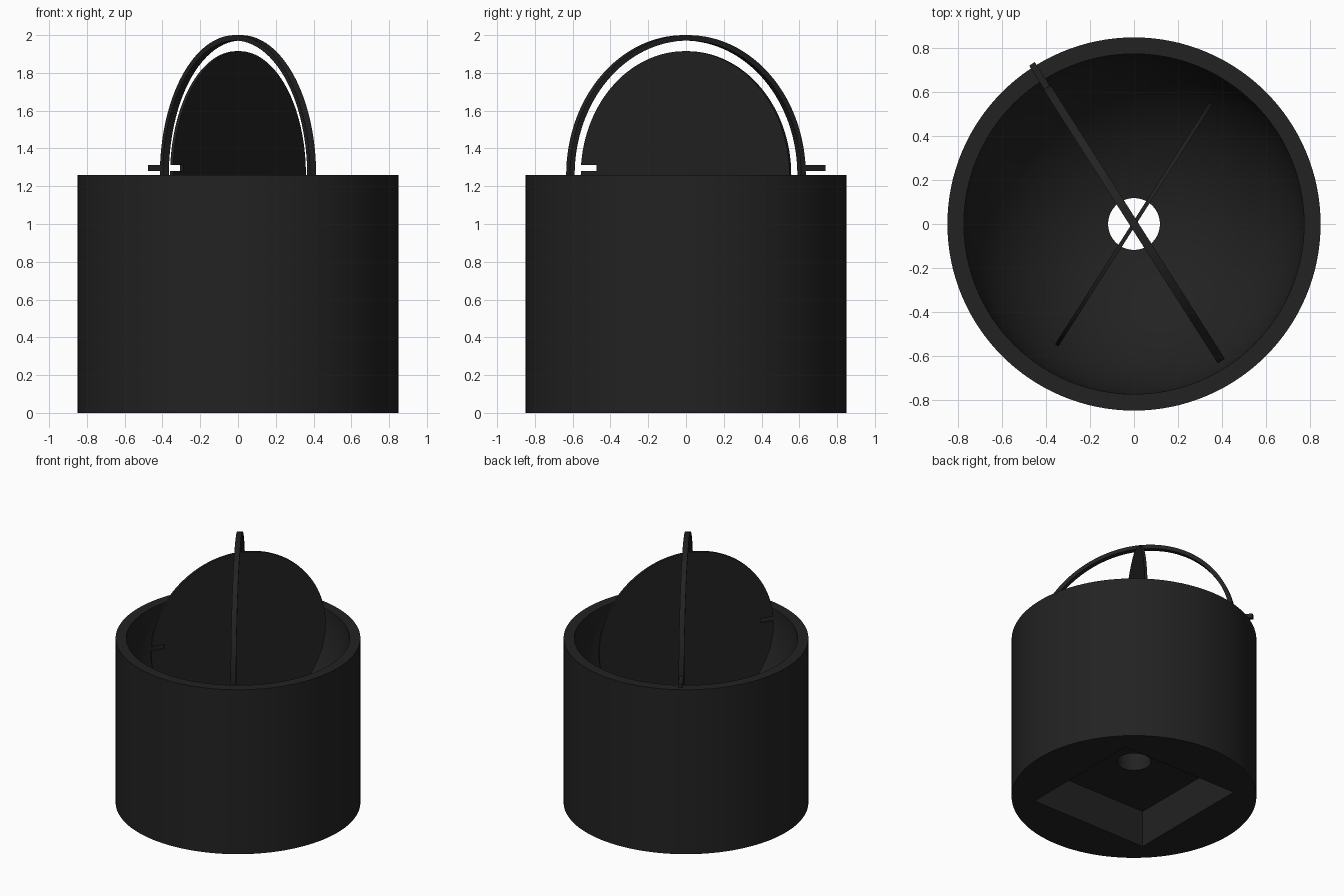
import bpy
import math
from mathutils import Matrix

cube = bpy.data.objects.get("Cube")
if cube:
    bpy.data.objects.remove(cube, do_unlink=True)

RIM = 1.26                      # height of the rim and of the pivot centre
TILT = math.radians(57.5)       # heading of the disc; the ring mirrors it

black = bpy.data.materials.new("matte_black")
black.use_nodes = True
shade = (0.016, 0.016, 0.016, 1)
black.diffuse_color = shade
black.node_tree.nodes["Principled BSDF"].inputs["Base Color"].default_value = shade


def finish(name):
    obj = bpy.context.object
    obj.name = name
    obj.data.materials.append(black)
    return obj


def cylinder(name, radius, depth, z, sides=128):
    bpy.ops.mesh.primitive_cylinder_add(vertices=sides, radius=radius, depth=depth, location=(0, 0, z))
    return finish(name)


def box(name, size, centre):
    bpy.ops.mesh.primitive_cube_add(size=1, location=centre)
    obj = finish(name)
    obj.data.transform(Matrix.Diagonal((*size, 1)))
    return obj


def cut(target, cutter):
    cutter.hide_render = True
    mod = target.modifiers.new("cut", "BOOLEAN")
    mod.operation, mod.solver, mod.object = "DIFFERENCE", "EXACT", cutter
    bpy.ops.object.select_all(action="DESELECT")
    bpy.context.view_layer.objects.active = target
    target.select_set(True)
    bpy.ops.object.modifier_apply(modifier=mod.name)
    bpy.data.objects.remove(cutter, do_unlink=True)


def smooth(obj):
    bpy.ops.object.select_all(action="DESELECT")
    bpy.context.view_layer.objects.active = obj
    obj.select_set(True)
    bpy.ops.object.shade_smooth_by_angle(angle=math.radians(30))


def upright(obj, heading):
    # Stand a flat round part on edge about the pivot centre, facing a heading
    obj.data.transform(Matrix.Rotation(math.pi / 2, 4, "X"))
    obj.data.transform(Matrix.Rotation(heading, 4, "Z"))
    obj.location = (0, 0, RIM)


# Drum with a round bowl, a square recess below and a hole joining them
drum = cylinder("drum", 0.85, RIM, RIM / 2)
bpy.ops.mesh.primitive_uv_sphere_add(segments=128, ring_count=64, radius=0.775, location=(0, 0, RIM))
cut(drum, finish("bowl_cutter"))
cut(drum, box("recess_cutter", (0.98, 0.98, 0.56), (0, 0, 0)))
cut(drum, cylinder("hole_cutter", 0.118, 0.8, 0.4, 64))
smooth(drum)

# Thin disc with a slot at one edge
disc = cylinder("disc", 0.655, 0.018, 0)
upright(disc, TILT)
slot = box("slot_cutter", (0.2, 0.1, 0.033), (-0.655, 0, RIM + 0.037))
slot.data.transform(Matrix.Translation(slot.location))
slot.location = (0, 0, 0)
slot.data.transform(Matrix.Rotation(TILT, 4, "Z"))
cut(disc, slot)
smooth(disc)

# Outer ring standing crosswise to the disc
ring = cylinder("ring", 0.74, 0.038, 0)
cut(ring, cylinder("ring_cutter", 0.711, 0.2, 0))
upright(ring, -TILT)
smooth(ring)

# Pivot pin resting over the rim
pin = box("pin", (0.14, 0.03, 0.032), (0, 0, 0))
pin.data.transform(Matrix.Rotation(-TILT, 4, "Z") @ Matrix.Translation((-0.795, 0, 0)))
pin.location = (0, 0, RIM + 0.037)
